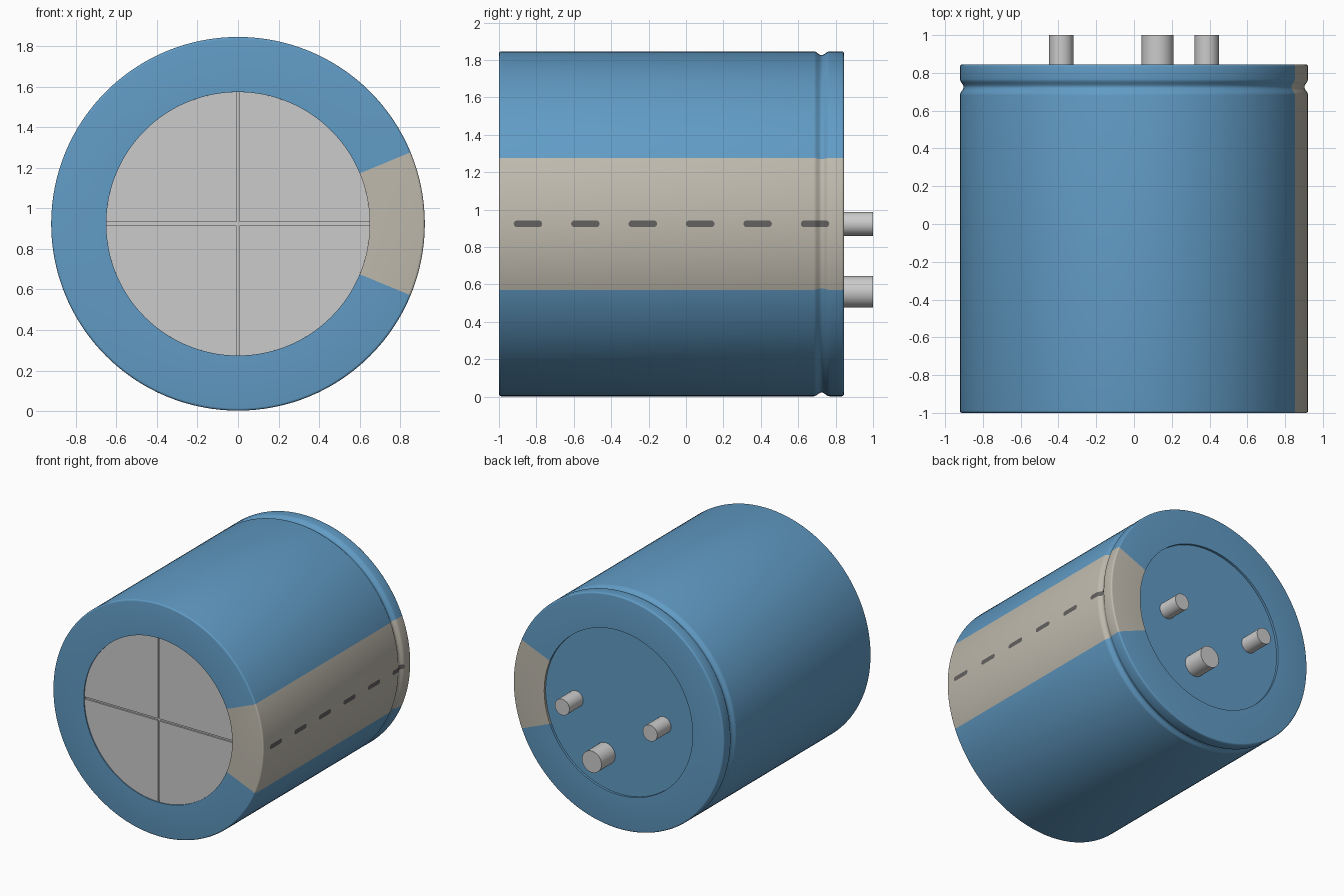
import bpy, bmesh, math
from math import sin, cos, pi

if "Cube" in bpy.data.objects:
    bpy.data.objects.remove(bpy.data.objects["Cube"])

R, RI, ZC = 0.922, 0.65, 0.924     # can radius, end opening radius, axis height
Y0, Y1 = -1.0, 0.845               # can ends
GY, GW, GD = 0.725, 0.042, 0.02    # crimp groove centre, half width, depth
SEG = 128


def material(name, rgb):
    m = bpy.data.materials.new(name)
    m.diffuse_color = (*rgb, 1)
    m.use_nodes = True
    m.node_tree.nodes["Principled BSDF"].inputs["Base Color"].default_value = m.diffuse_color
    return m


BLUE = material("sleeve_blue", (0.12, 0.33, 0.56))
BEIGE = material("stripe_beige", (0.52, 0.49, 0.42))
DARK = material("dash_dark", (0.13, 0.12, 0.12))


def finish(name, bm, mats=(), normals=True):
    if normals:
        bmesh.ops.recalc_face_normals(bm, faces=bm.faces)
    me = bpy.data.meshes.new(name)
    bm.to_mesh(me)
    bm.free()
    for m in mats:
        me.materials.append(m)
    ob = bpy.data.objects.new(name, me)
    bpy.context.collection.objects.link(ob)
    bpy.ops.object.select_all(action='DESELECT')
    ob.select_set(True)
    bpy.context.view_layer.objects.active = ob
    bpy.ops.object.shade_smooth_by_angle(angle=math.radians(35))
    return ob


def prism(bm, pts, ya, yb):
    """Extrude an (x, z) outline along y."""
    a = [bm.verts.new((x, ya, z)) for x, z in pts]
    b = [bm.verts.new((x, yb, z)) for x, z in pts]
    bm.faces.new(a)
    bm.faces.new(b[::-1])
    for i in range(len(pts)):
        j = (i + 1) % len(pts)
        bm.faces.new((a[i], b[i], b[j], a[j]))


def circle(cx, cz, r, n):
    return [(cx + r * cos(2 * pi * i / n), cz + r * sin(2 * pi * i / n)) for i in range(n)]


def surface_radius(y):
    t = abs(y - GY) / GW
    return R - (GD * 0.5 * (1 + cos(pi * t)) if t < 1 else 0)


# Sleeve: lathed profile with rounded rims and crimp groove, stripe by angle
f = 0.012
prof = [(RI, Y0 + 0.03), (RI, Y0)]
prof += [(R - f + f * sin(a), Y0 + f - f * cos(a)) for a in [pi / 2 * i / 4 for i in range(5)]]
prof += [(surface_radius(y), y) for y in [GY + GW * (i / 6 - 1) for i in range(13)]]
prof += [(R - f + f * cos(a), Y1 - f + f * sin(a)) for a in [pi / 2 * i / 4 for i in range(5)]]
prof += [(RI, Y1), (RI, Y1 - 0.03)]
bm = bmesh.new()
rings = [[bm.verts.new((x, y, z)) for x, z in circle(0, ZC, r, SEG)] for r, y in prof]
for ra, rb in zip(rings, rings[1:]):
    for i in range(SEG):
        j = (i + 1) % SEG
        face = bm.faces.new((ra[i], rb[i], rb[j], ra[j]))
        face.material_index = 1 if i < 8 or i >= SEG - 8 else 0
finish("sleeve", bm, (BLUE, BEIGE))

# Front metal cap: backing disc plus four quadrants leaving a cross groove
bm = bmesh.new()
prism(bm, circle(0, ZC, RI, SEG), Y0 + 0.02, Y0 + 0.04)
g = 0.008
a0 = math.asin(g / RI)
for sx in (1, -1):
    for sz in (1, -1):
        arc = [a0 + (pi / 2 - 2 * a0) * i / 32 for i in range(33)]
        pts = [(g, g)] + [(RI * cos(a), RI * sin(a)) for a in arc]
        prism(bm, [(sx * x, ZC + sz * z) for x, z in pts], Y0 + 0.008, Y0 + 0.02)
finish("vent_cap", bm)

# Recessed rear base
bm = bmesh.new()
prism(bm, circle(0, ZC, RI, SEG), Y1 - 0.04, Y1 - 0.018)
finish("rear_base", bm, (BLUE,))

# Terminal pins
for name, x, z, r in (("pin_left", -0.385, ZC, 0.064), ("pin_right", 0.385, ZC, 0.064),
                      ("pin_lower", 0.125, 0.561, 0.085)):
    bm = bmesh.new()
    prism(bm, circle(x, z, r, 32), Y1 - 0.03, 1.0)
    finish(name, bm)

# Dashes: rounded strips following the sleeve surface
HL, HW = 0.076, 0.018
bm = bmesh.new()
for k in range(6):
    yc = -0.845 + 0.307 * k
    offs = [-HL + HW * (1 - cos(pi / 2 * i / 5)) for i in range(6)]
    mid = [(-HL + HW) + 2 * (HL - HW) * i / 20 for i in range(1, 20)]
    offs = offs + mid + [-o for o in reversed(offs)]
    prev = None
    for o in offs:
        e = max(0, abs(o) - (HL - HW))
        w = max(0.001, math.sqrt(max(0, HW * HW - e * e)))
        x = surface_radius(yc + o) + 0.002
        cur = [bm.verts.new((x, yc + o, ZC + s * w)) for s in (-1, 1)]
        if prev:
            bm.faces.new((prev[0], cur[0], cur[1], prev[1]))
        prev = cur
finish("polarity_dashes", bm, (DARK,), normals=False)
